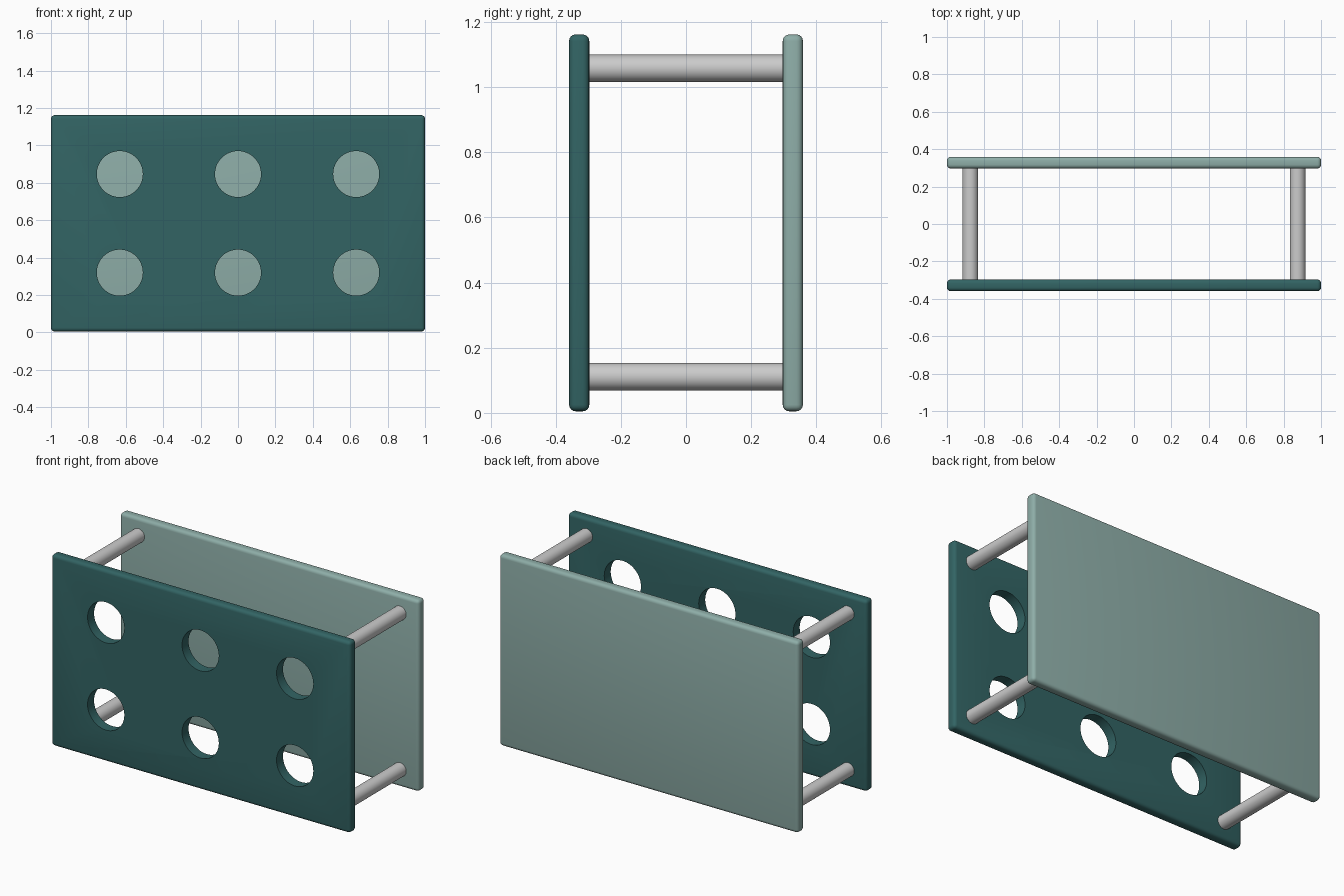
import bpy
from math import pi, radians

if "Cube" in bpy.data.objects:
    bpy.data.objects.remove(bpy.data.objects["Cube"])

Z0, Z1 = 0.005, 1.162          # panel bottom and top
ZC = (Z0 + Z1) / 2
PANEL_Y, THICK = 0.328, 0.062  # panel centre offset and thickness


def material(name, rgb):
    m = bpy.data.materials.new(name)
    m.diffuse_color = (*rgb, 1)
    m.use_nodes = True
    m.node_tree.nodes["Principled BSDF"].inputs["Base Color"].default_value = m.diffuse_color
    return m


def apply_modifiers(ob):
    bpy.context.view_layer.objects.active = ob
    for m in list(ob.modifiers):
        bpy.ops.object.modifier_apply(modifier=m.name)


def smooth(ob):
    bpy.ops.object.select_all(action='DESELECT')
    ob.select_set(True)
    bpy.context.view_layer.objects.active = ob
    bpy.ops.object.shade_smooth_by_angle(angle=radians(35))


def panel(name, y, mat):
    bpy.ops.mesh.primitive_cube_add(size=1, location=(0, y, ZC))
    ob = bpy.context.object
    ob.name = name
    ob.scale = (2, THICK, Z1 - Z0)
    bpy.ops.object.transform_apply(location=False, rotation=False, scale=True)
    bevel = ob.modifiers.new("rounded_edges", 'BEVEL')
    bevel.width, bevel.segments = 0.02, 4
    apply_modifiers(ob)
    ob.data.materials.append(mat)
    return ob


def rod(name, x, y, z, radius, length, sides):
    bpy.ops.mesh.primitive_cylinder_add(
        vertices=sides, radius=radius, depth=length,
        location=(x, y, z), rotation=(pi / 2, 0, 0))
    bpy.context.object.name = name
    return bpy.context.object


# Front and back panels
front = panel("front_panel", -PANEL_Y, material("dark_teal", (0.032, 0.127, 0.127)))
back = panel("back_panel", PANEL_Y, material("pale_teal", (0.27, 0.42, 0.39)))

# Two rows of three round holes through the front panel
for z in (0.32, 0.847):
    for x in (-0.632, 0, 0.632):
        cutter = rod("hole_cutter", x, -PANEL_Y, z, 0.123, 0.2, 64)
        cutter.hide_render = True
        cut = front.modifiers.new("hole", 'BOOLEAN')
        cut.operation, cut.solver, cut.object = 'DIFFERENCE', 'EXACT', cutter
        apply_modifiers(front)
        bpy.data.objects.remove(cutter, do_unlink=True)
smooth(front)
smooth(back)

# Four spacer rods joining the panel corners
for side, x in (("left", -0.875), ("right", 0.875)):
    for level, z in (("lower", 0.111), ("upper", 1.058)):
        smooth(rod(f"{level}_{side}_spacer_rod", x, 0, z, 0.042,
                   2 * PANEL_Y - THICK + 0.01, 32))
